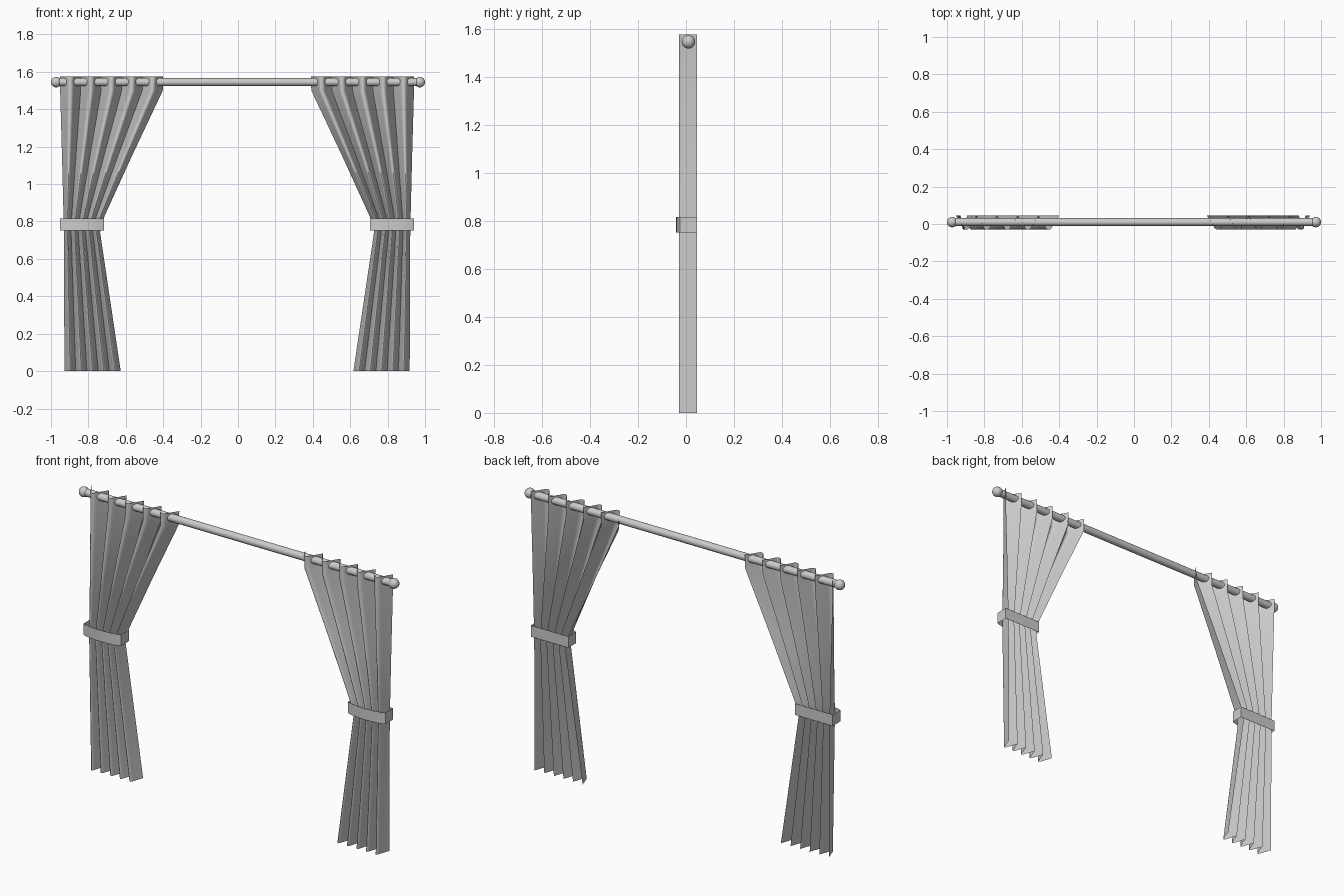
import bpy, bmesh, math
from mathutils import Matrix

if "Cube" in bpy.data.objects:
    bpy.data.objects.remove(bpy.data.objects["Cube"])

ROD_Y, ROD_Z = 0.01, 1.545
MIRROR_X = -0.005          # the two curtains mirror about this x
FOLDS = 5


def finish(bm, name, angle=40):
    mesh = bpy.data.meshes.new(name)
    bm.to_mesh(mesh)
    bm.free()
    mesh.shade_smooth()
    mesh.set_sharp_from_angle(angle=math.radians(angle))
    ob = bpy.data.objects.new(name, mesh)
    bpy.context.collection.objects.link(ob)
    return ob


def place(x, side):
    return x if side < 0 else 2 * MIRROR_X - x


def sheet(name, rows, side, closed=False):
    """Skin rows of points into a thin cloth surface."""
    bm = bmesh.new()
    vs = [[bm.verts.new((place(x, side), y, z)) for x, y, z in row] for row in rows]
    n = len(vs[0])
    for a, b in zip(vs, vs[1:]):
        for i in range(n if closed else n - 1):
            j = (i + 1) % n
            bm.faces.new((a[i], a[j], b[j], b[i]))
    if side > 0:
        bmesh.ops.reverse_faces(bm, faces=bm.faces[:])
    return finish(bm, name)


# One fold: sharp crease at the back, rounded at the front (position 0..1, y)
fold = [(0.0, 0.045), (0.32, -0.011), (0.37, -0.022), (0.43, -0.028),
        (0.5, -0.03), (0.57, -0.028), (0.63, -0.022), (0.68, -0.011)]
profile = [((k + u) / FOLDS, y) for k in range(FOLDS) for u, y in fold] + [(1.0, 0.045)]

# Curtain outline: height, outer x, inner x
outline = [(0.0, -0.928, -0.627), (0.74, -0.931, -0.737), (0.78, -0.932, -0.733),
           (0.83, -0.933, -0.713), (1.15, -0.941, -0.567), (1.50, -0.951, -0.402),
           (1.575, -0.952, -0.400)]

# Tieback loop in plan: flat back and sides, bulging front
band = [(-0.952, 0.045), (-0.952, -0.024), (-0.935, -0.031), (-0.89, -0.039),
        (-0.835, -0.042), (-0.78, -0.039), (-0.734, -0.031), (-0.717, -0.024),
        (-0.717, 0.045)]

for side, label in ((-1, "left"), (1, "right")):
    sheet(label + "_curtain",
          [[(a + (b - a) * t, y, z) for t, y in profile] for z, a, b in outline], side)
    sheet(label + "_tieback",
          [[(x, y, z) for x, y in band] for z in (0.752, 0.816)], side, closed=True)

    # Ball finial at each end of the rod
    bm = bmesh.new()
    bmesh.ops.create_uvsphere(bm, u_segments=24, v_segments=14, radius=0.028,
                              matrix=Matrix.Translation((side * 0.972, ROD_Y, ROD_Z)))
    finish(bm, label + "_finial")

# Curtain rod
bm = bmesh.new()
bmesh.ops.create_cone(bm, cap_ends=True, segments=24, radius1=0.021, radius2=0.021, depth=1.93,
                      matrix=Matrix.Translation((0, ROD_Y, ROD_Z)) @ Matrix.Rotation(math.pi / 2, 4, 'Y'))
finish(bm, "curtain_rod")
